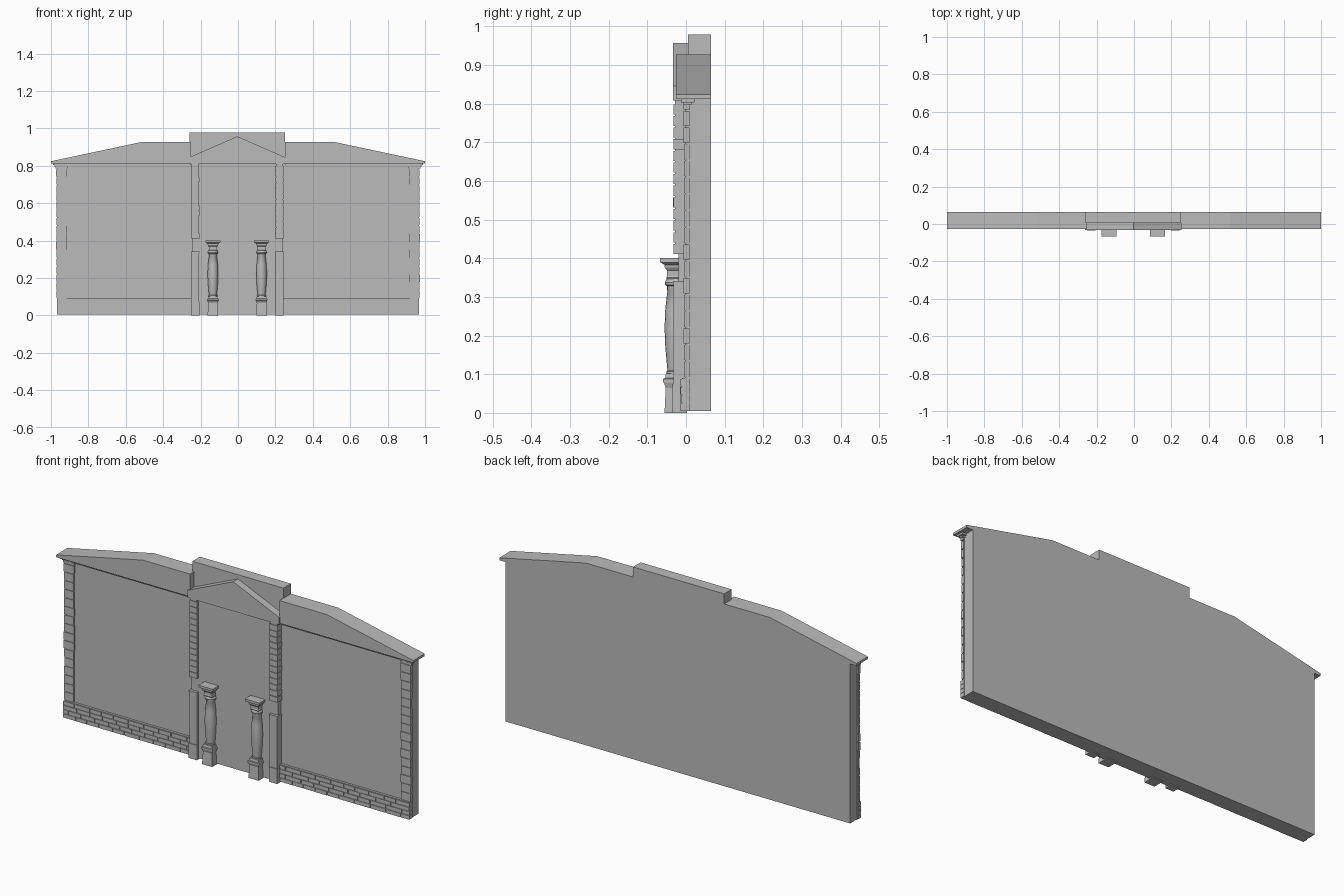
import bpy, bmesh, math, random
from mathutils import Matrix, Vector

if "Cube" in bpy.data.objects:
    bpy.data.objects.remove(bpy.data.objects["Cube"])

random.seed(4)
BACK = 0.065      # rear plane of the facade
CX = -0.004       # centre of the entrance bay

stone = bpy.data.materials.new("grey stone")
stone.diffuse_color = (0.5, 0.5, 0.5, 1)
stone.use_nodes = True
stone.node_tree.nodes["Principled BSDF"].inputs["Base Color"].default_value = stone.diffuse_color


def finish(name, bm, smooth=False):
    bmesh.ops.recalc_face_normals(bm, faces=bm.faces)
    me = bpy.data.meshes.new(name)
    bm.to_mesh(me)
    bm.free()
    me.materials.append(stone)
    ob = bpy.data.objects.new(name, me)
    bpy.context.collection.objects.link(ob)
    if smooth:
        bpy.ops.object.select_all(action='DESELECT')
        ob.select_set(True)
        bpy.context.view_layer.objects.active = ob
        bpy.ops.object.shade_smooth_by_angle(angle=math.radians(35))
    return ob


def boxes(name, items):
    """Boxes given as (x0, x1, y0, y1, z0, z1), joined in one object."""
    bm = bmesh.new()
    for x0, x1, y0, y1, z0, z1 in items:
        mid = Vector(((x0 + x1) / 2, (y0 + y1) / 2, (z0 + z1) / 2))
        size = (abs(x1 - x0), y1 - y0, z1 - z0, 1)
        bmesh.ops.create_cube(bm, size=1, matrix=Matrix.Translation(mid) @ Matrix.Diagonal(size))
    return finish(name, bm)


def prism(name, outline, y0, y1):
    """Outline in x and z, extruded from y0 to y1."""
    bm = bmesh.new()
    face = bm.faces.new([bm.verts.new((x, y0, z)) for x, z in outline])
    out = bmesh.ops.extrude_face_region(bm, geom=[face])
    bmesh.ops.translate(bm, vec=(0, y1 - y0, 0),
                        verts=[v for v in out['geom'] if isinstance(v, bmesh.types.BMVert)])
    return finish(name, bm)


def stack(name, profile, cx, cy, sides, smooth):
    """Rings of (radius, z) lofted upwards; four sides give square blocks."""
    bm = bmesh.new()
    square = sides == 4
    rings = []
    for r, z in profile:
        r = r * math.sqrt(2) if square else r
        ring = []
        for i in range(sides):
            a = math.tau * (i + (0.5 if square else 0)) / sides
            ring.append(bm.verts.new((cx + r * math.cos(a), cy + r * math.sin(a), z)))
        rings.append(ring)
    for a, b in zip(rings, rings[1:]):
        for i in range(sides):
            j = (i + 1) % sides
            bm.faces.new((a[i], a[j], b[j], b[i]))
    bm.faces.new(rings[0])
    bm.faces.new(rings[-1])
    return finish(name, bm, smooth)


# Main wall and the projecting entrance bay
boxes("main_wall", [(-0.965, 0.965, 0.002, BACK, 0.005, 0.812)])
boxes("entrance_bay", [(CX - 0.243, CX + 0.243, -0.02, 0.01, 0.005, 0.81)])

# Centre parapet and pediment
boxes("centre_parapet", [(CX - 0.255, CX + 0.255, 0.005, BACK, 0.81, 0.978)])
prism("pediment", [(CX - 0.257, 0.808), (CX + 0.257, 0.808), (CX + 0.257, 0.845),
                   (CX, 0.957), (CX - 0.257, 0.845)], -0.033, 0.006)

for s, side in ((-1, "left"), (1, "right")):
    # Wing roof with a sloping outer end
    inner = s * 0.25
    prism(side + "_wing_roof", [(inner, 0.812), (s * 1.0, 0.812), (s * 1.0, 0.824),
                                (s * 0.515, 0.927), (inner, 0.927)], -0.026, BACK)

    # Stepped cornice under the roof edge
    boxes(side + "_cornice", [
        (inner, s * 0.988, -0.013, 0.022, 0.803, 0.812),
        (inner, s * 0.980, -0.006, 0.014, 0.796, 0.803),
        (s * 0.912, s * 0.975, -0.007, 0.010, 0.785, 0.796)])

    # Corner quoins: grooved stack of blocks wrapping round the corner
    items = [(s * 0.918, s * 0.967, -0.002, 0.009, 0.09, 0.796)]
    n, z0, z1 = 16, 0.093, 0.785
    h = (z1 - z0) / n
    for i in range(n):
        j = random.uniform(0, 0.003)
        items.append((s * (0.917 - j), s * (0.969 + j), -0.005 - j / 2, 0.009,
                      z0 + i * h, z0 + (i + 1) * h - 0.004))
    boxes(side + "_corner_quoins", items)

    # Brick base course with staggered joints
    items = [(s * 0.24, s * 0.967, -0.010, 0.01, 0.005, 0.09)]
    rows, length = 4, 0.075
    h = 0.085 / rows
    for r in range(rows):
        a = 0.24
        b = a + length * (0.5 if r % 2 else 1)
        while a < 0.96:
            b = min(b, 0.969)
            if 0.969 - b < 0.02:
                b = 0.969
            items.append((s * a, s * (b - (0.003 if b < 0.969 else 0)),
                          -0.0135 - random.uniform(0, 0.0015), 0.01,
                          0.005 + r * h, 0.005 + (r + 1) * h - 0.002))
            a, b = b, b + length + random.uniform(-0.015, 0.015)
    boxes(side + "_base_course", items)

    # Lower pilaster: foot, shaft and small cap
    a, b = CX + s * 0.204, CX + s * 0.246
    boxes(side + "_lower_pilaster", [
        (a, b, -0.032, 0.003, 0.07, 0.336),
        (a - s * 0.002, b + s * 0.002, -0.035, 0.003, 0.0, 0.075),
        (a - s * 0.002, b + s * 0.002, -0.034, 0.003, 0.334, 0.341)])

    # Upper pilaster quoins
    items = [(a + s * 0.003, b - s * 0.002, -0.029, 0.003, 0.413, 0.808)]
    n, z0, z1 = 13, 0.411, 0.802
    h = (z1 - z0) / n
    for i in range(n):
        j = random.uniform(0, 0.002)
        items.append((a - s * j, b + s * j, -0.032 - j / 2, 0.003,
                      z0 + i * h, z0 + (i + 1) * h - 0.004))
    boxes(side + "_upper_quoins", items)

    # Entrance column: square pedestal, swelling shaft, square capital
    x, y = CX + s * 0.13, -0.027
    stack(side + "_column_pedestal", [(0.028, 0.0), (0.028, 0.012), (0.0255, 0.065), (0.030, 0.078),
                                      (0.036 - 0.004, 0.079), (0.032, 0.088), (0.027, 0.090),
                                      (0.025, 0.102)], x, y, 4, False)
    stack(side + "_column_shaft", [(0.024, 0.100), (0.024, 0.107), (0.021, 0.110), (0.0265, 0.17),
                                   (0.0285, 0.22), (0.0265, 0.27), (0.021, 0.315), (0.022, 0.317),
                                   (0.022, 0.328), (0.027, 0.331), (0.028, 0.337), (0.025, 0.343),
                                   (0.023, 0.348)], x, y, 16, True)
    stack(side + "_column_capital", [(0.022, 0.346), (0.024, 0.350), (0.022, 0.354), (0.022, 0.368),
                                     (0.028, 0.376), (0.029, 0.383), (0.037, 0.388),
                                     (0.040, 0.389), (0.040, 0.401)], x, y, 4, False)
